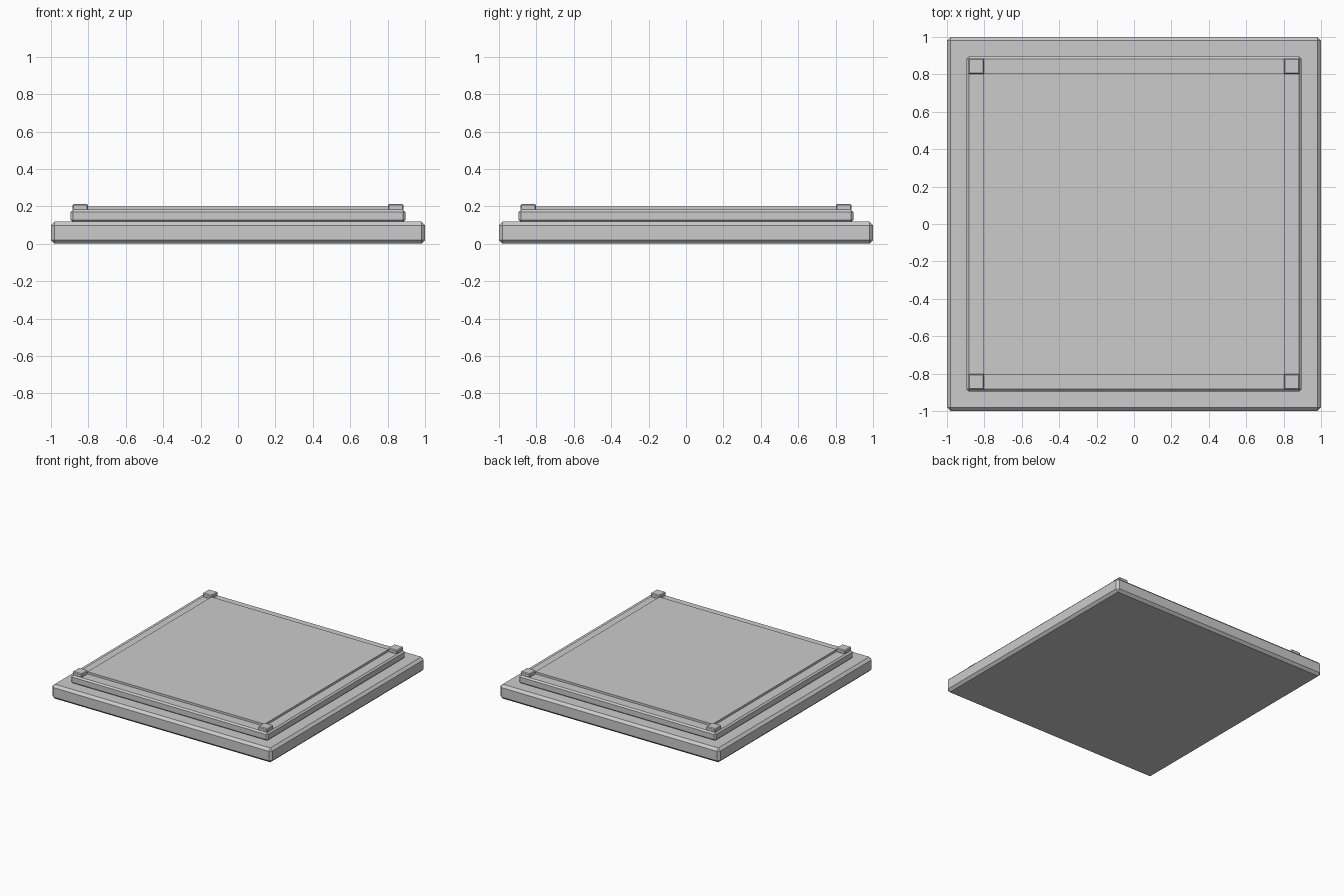
import bpy, bmesh

if "Cube" in bpy.data.objects:
    bpy.data.objects.remove(bpy.data.objects["Cube"])


def slab(name, half, z0, z1, bevel, cx=0, cy=0):
    """Square slab with flat chamfered edges."""
    bm = bmesh.new()
    bmesh.ops.create_cube(bm, size=1)
    for v in bm.verts:
        v.co.x = cx + v.co.x * 2 * half
        v.co.y = cy + v.co.y * 2 * half
        v.co.z = z0 if v.co.z < 0 else z1
    if bevel:
        bmesh.ops.bevel(bm, geom=bm.edges[:], offset=bevel, segments=1,
                        affect='EDGES')
    bmesh.ops.recalc_face_normals(bm, faces=bm.faces[:])
    me = bpy.data.meshes.new(name)
    bm.to_mesh(me)
    bm.free()
    ob = bpy.data.objects.new(name, me)
    bpy.context.collection.objects.link(ob)
    return ob


# Stacked tiers of the platform
slab("base_slab", 1.0, 0.0, 0.118, 0.02)
slab("middle_tier", 0.895, 0.115, 0.182, 0.012)
slab("top_panel", 0.805, 0.175, 0.2, 0)

# Small studs on the four corners
for sx in (-1, 1):
    for sy in (-1, 1):
        slab("corner_stud", 0.042, 0.178, 0.212, 0.006, sx * 0.843, sy * 0.843)
